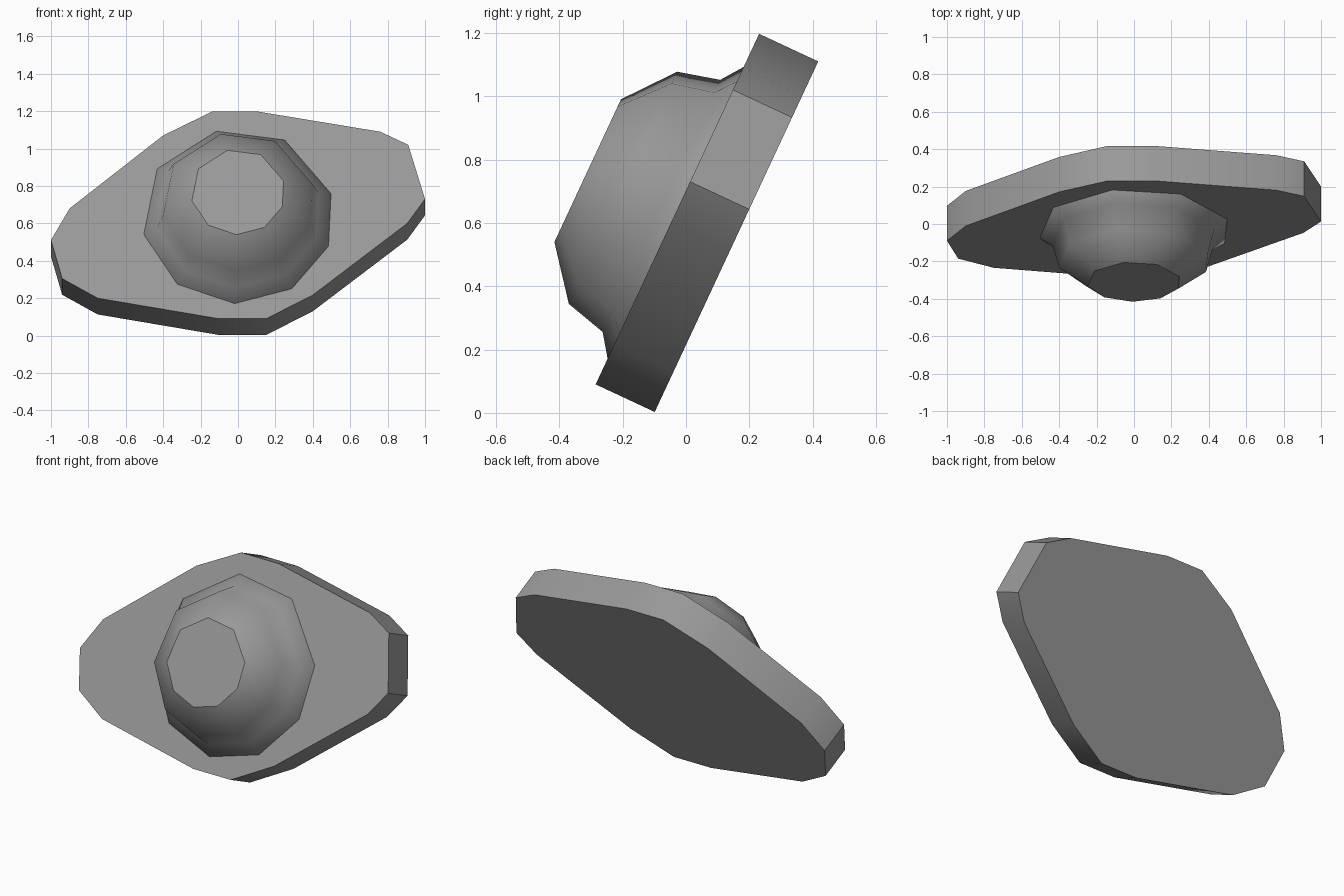
import bpy, bmesh
from math import radians, cos, sin
from mathutils import Matrix

cube = bpy.data.objects.get("Cube")
if cube:
    bpy.data.objects.remove(cube, do_unlink=True)

# Single grey finish
grey = bpy.data.materials.new("Plain grey")
grey.use_nodes = True
colour = (0.32, 0.32, 0.32, 1)
grey.diffuse_color = colour
grey.node_tree.nodes["Principled BSDF"].inputs["Base Color"].default_value = colour

TILT = radians(65)
PLACE = Matrix.Translation((0, -0.0275, 0.643)) @ Matrix.Rotation(TILT, 4, "X")


def loft(name, rings, sharp_angle):
    """Skin equal-sized rings of points, cap both ends, lean it back."""
    bm = bmesh.new()
    loops = [[bm.verts.new(p) for p in ring] for ring in rings]
    for lower, upper in zip(loops, loops[1:]):
        n = len(lower)
        for i in range(n):
            j = (i + 1) % n
            face = bm.faces.new((lower[i], lower[j], upper[j], upper[i]))
            face.smooth = True
    bm.faces.new(loops[0][::-1])
    bm.faces.new(loops[-1])
    bmesh.ops.recalc_face_normals(bm, faces=bm.faces)
    mesh = bpy.data.meshes.new(name)
    bm.to_mesh(mesh)
    bm.free()
    mesh.set_sharp_from_angle(angle=radians(sharp_angle))
    mesh.materials.append(grey)
    obj = bpy.data.objects.new(name, mesh)
    obj.matrix_world = PLACE
    bpy.context.collection.objects.link(obj)
    return obj


# Skewed diamond slab: outline given as width and upright height
outline = [(-0.14, 1.197), (-0.4, 1.07), (-0.9, 0.68), (-1, 0.51),
           (-0.94, 0.305), (-0.75, 0.2), (-0.1, 0.09), (0.15, 0.09),
           (0.4, 0.217), (0.905, 0.6), (1, 0.73), (0.91, 1.02),
           (0.76, 1.09), (0.11, 1.197)]
flat = [(x, (z - 0.643) / sin(TILT)) for x, z in outline]
loft("base_plate", [[(x, y, h) for x, y in flat] for h in (-0.206, 0)], 40)

# Nine-sided dome with a flared foot and flat top
angles = [radians(a) for a in (-168, -129, -92, -56, -20, 15, 61, 103, 147)]
profile = [(0.515, -0.01), (0.515, 0), (0.445, 0.05), (0.41, 0.184), (0.252, 0.308)]
loft("dome", [[(r * cos(a), r * sin(a) - 0.006, h) for a in angles]
              for r, h in profile], 60)

# The dome's flat top stays crisp against its smooth sides
dome = bpy.data.objects["dome"].data
cap_edges = set(dome.polygons[-1].edge_keys)
for edge in dome.edges:
    if edge.key in cap_edges:
        edge.use_edge_sharp = True
